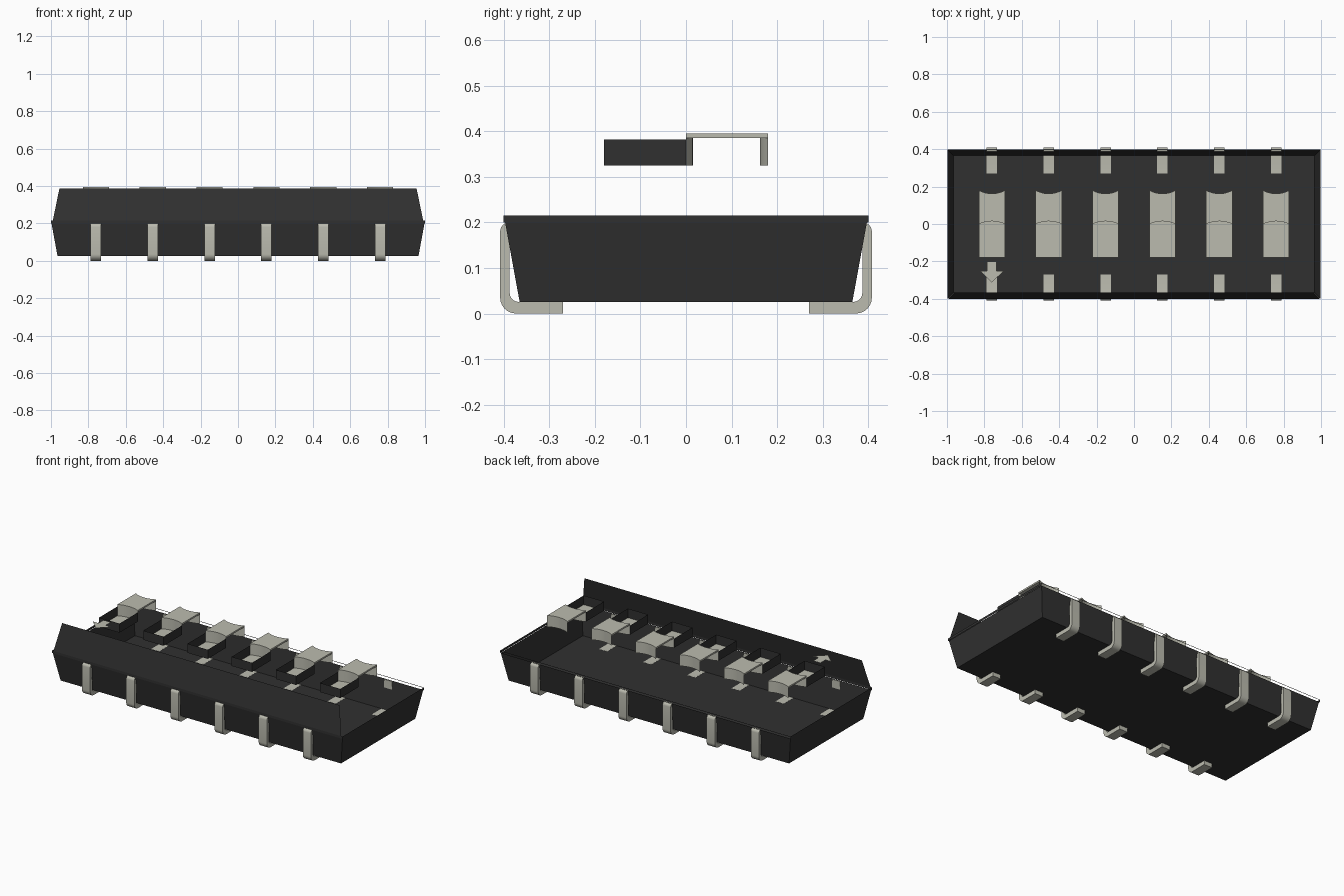
import bpy, bmesh, math

cube = bpy.data.objects.get("Cube")
if cube:
    bpy.data.objects.remove(cube, do_unlink=True)


def material(name, rgb):
    m = bpy.data.materials.new(name)
    m.use_nodes = True
    m.diffuse_color = (*rgb, 1)
    m.node_tree.nodes["Principled BSDF"].inputs["Base Color"].default_value = (*rgb, 1)
    return m


BLACK = material("black plastic", (0.03, 0.03, 0.03))
METAL = material("pale metal", (0.50, 0.50, 0.43))


def build(name, verts, faces, mat, smooth=False):
    me = bpy.data.meshes.new(name)
    me.from_pydata(verts, [], faces)
    me.materials.append(mat)
    ob = bpy.data.objects.new(name, me)
    bpy.context.collection.objects.link(ob)
    if smooth:
        bpy.ops.object.select_all(action='DESELECT')
        ob.select_set(True)
        bpy.context.view_layer.objects.active = ob
        bpy.ops.object.shade_smooth_by_angle(angle=math.radians(35))
    return ob


def prism(name, low, high, mat, smooth=False):
    """Closed solid between two matching outlines."""
    n = len(low)
    faces = [list(range(n))[::-1], list(range(n, 2 * n))]
    faces += [[i, (i + 1) % n, n + (i + 1) % n, n + i] for i in range(n)]
    ob = build(name, low + high, faces, mat, smooth)
    bm = bmesh.new()
    bm.from_mesh(ob.data)
    bmesh.ops.recalc_face_normals(bm, faces=bm.faces)
    bm.to_mesh(ob.data)
    bm.free()
    return ob


def rect(hx, hy, z):
    return [(-hx, -hy, z), (hx, -hy, z), (hx, hy, z), (-hx, hy, z)]


def arc(cy, cz, r, a0, a1, n=6):
    return [(cy + r * math.cos(math.radians(a0 + (a1 - a0) * i / n)),
             cz + r * math.sin(math.radians(a0 + (a1 - a0) * i / n))) for i in range(n + 1)]


# Open tray: floor and four flared walls
build("tray", rect(0.965, 0.365, 0.025) + rect(0.997, 0.397, 0.2),
      [[3, 2, 1, 0]] + [[i, (i + 1) % 4, 4 + (i + 1) % 4, 4 + i] for i in range(4)], BLACK)

# Narrow rim band on the front and both ends, a thin lip along the back
build("rim_band", rect(1.0, 0.4, 0.2) + rect(1.0, 0.4, 0.215),
      [[0, 1, 5, 4], [1, 2, 6, 5], [3, 0, 4, 7]], BLACK)
build("back_lip", rect(1.0, 0.4, 0.212) + rect(1.0, 0.4, 0.215), [[2, 3, 7, 6]], BLACK)

# Leaning front wall of the upper housing
build("front_wall", [(-0.99, -0.4, 0.215), (0.99, -0.4, 0.215),
                     (0.955, -0.365, 0.385), (-0.955, -0.365, 0.385)], [[0, 1, 2, 3]], BLACK)

# Bent terminal cross-section in (y, z)
leg_profile = ([(0.27, 0.0)] + arc(0.373, 0.035, 0.035, -90, 0) + arc(0.388, 0.18, 0.02, 0, 90)
               + arc(0.367, 0.0455, 0.02, 0, -90) + [(0.27, 0.0255)])


def leg(name, x, side):
    prism(name, [(x - 0.028, side * y, z) for y, z in leg_profile],
          [(x + 0.028, side * y, z) for y, z in leg_profile], METAL, True)


HW = 0.07           # half width of a switch
N = 8               # segments of the curved ends


def curved_end(x, y, depth):
    """Outline of a concave end, running left to right."""
    return [(x - HW + 2 * HW * i / N, y + depth * (1 - (2 * i / N - 1) ** 2)) for i in range(N + 1)]


for k in range(6):
    x = -0.76 + 0.304 * k
    leg(f"front_leg_{k + 1}", x, -1)
    leg(f"back_leg_{k + 1}", x, 1)

    near = curved_end(x, 0.0, 0.015)
    far = curved_end(x, 0.18, -0.018)

    # Slider cap with hollowed ends
    outline = near + far[::-1]
    prism(f"slider_cap_{k + 1}", [(a, b, 0.385) for a, b in outline],
          [(a, b, 0.395) for a, b in outline], METAL, True)

    # Curved slider walls below the cap
    for label, end in (("front", near), ("back", far[::-1])):
        build(f"slider_{label}_wall_{k + 1}",
              [(a, b, 0.325) for a, b in end] + [(a, b, 0.385) for a, b in end],
              [[i, i + 1, N + 2 + i, N + 1 + i] for i in range(N)], METAL, True)

    # Metal floor of the recess, meeting the curved wall
    floor = [(x - HW, -0.18), (x + HW, -0.18)] + near[::-1]
    build(f"recess_floor_{k + 1}", [(a, b, 0.325) for a, b in floor],
          [list(range(len(floor)))], METAL)

    # Three recess walls, open toward the slider
    path = [(x - HW, 0), (x - HW, -0.18), (x + HW, -0.18), (x + HW, 0)]
    build(f"recess_walls_{k + 1}",
          [(a, b, 0.325) for a, b in path] + [(a, b, 0.382) for a, b in path],
          [[i, i + 1, 5 + i, 4 + i] for i in range(3)], BLACK)

# Flat direction arrow pointing to the front
half = [(0.025, -0.2), (0.025, -0.25), (0.065, -0.25)]
arrow = [(-a, b) for a, b in half] + [(0, -0.312)] + half[::-1]
build("direction_arrow", [(-0.76 + a, b, 0.386) for a, b in arrow],
      [[0, 1, 5, 6], [2, 3, 4, 5, 1]], METAL)
